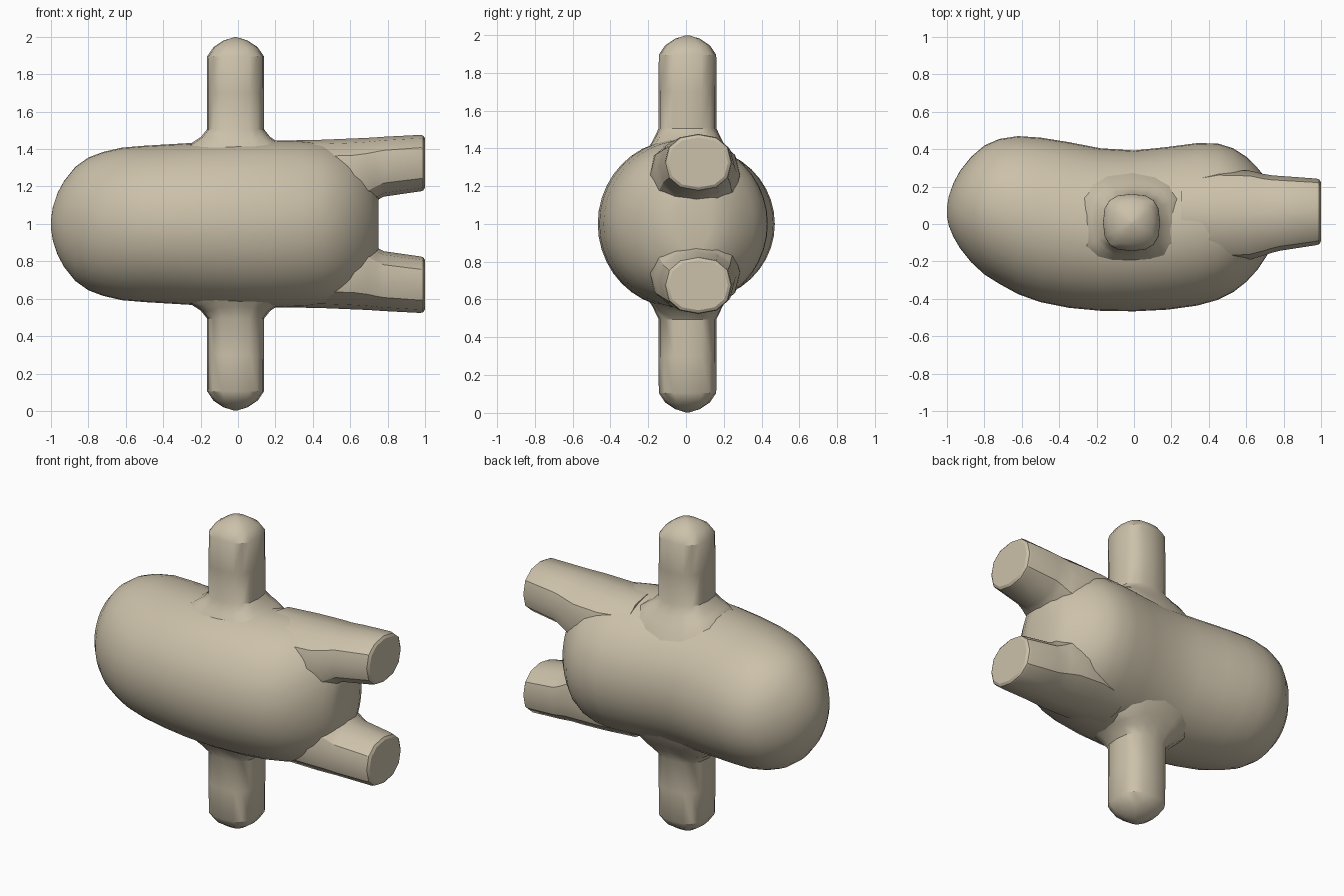
import bpy, bmesh, math

cube = bpy.data.objects.get("Cube")
if cube:
    bpy.data.objects.remove(cube, do_unlink=True)

clay = bpy.data.materials.new("warm_beige")
clay.use_nodes = True
colour = (0.60, 0.53, 0.40, 1)
clay.diffuse_color = colour
clay.node_tree.nodes["Principled BSDF"].inputs["Base Color"].default_value = colour
MID = 1.0  # height of the symmetry plane


def loft(name, rings, place, sides, power=2.0, sag=0.0, angle=35):
    """Skin superellipse rings (t, low_a, high_a, low_b, high_b) along an axis."""
    bm = bmesh.new()
    loops = []
    for t, a0, a1, b0, b1 in rings:
        loop = []
        for i in range(sides):
            ang = 2 * math.pi * i / sides
            c, s = math.cos(ang), math.sin(ang)
            a = (a0 + a1) / 2 + (a1 - a0) / 2 * math.copysign(abs(c) ** (2 / power), c)
            b = (b0 + b1) / 2 + (b1 - b0) / 2 * math.copysign(abs(s) ** (2 / power), s)
            # flared rings dip sideways to follow the round body
            drop = sag * max(0, abs(b - 0.008) - 0.155)
            loop.append(bm.verts.new(place(t - drop, a, b)))
        loops.append(loop)
    for lo, hi in zip(loops, loops[1:]):
        for i in range(sides):
            j = (i + 1) % sides
            bm.faces.new((lo[i], lo[j], hi[j], hi[i]))
    bm.faces.new(loops[0])
    bm.faces.new(loops[-1])
    bmesh.ops.recalc_face_normals(bm, faces=bm.faces)
    mesh = bpy.data.meshes.new(name)
    bm.to_mesh(mesh)
    bm.free()
    mesh.materials.append(clay)
    ob = bpy.data.objects.new(name, mesh)
    bpy.context.collection.objects.link(ob)
    bpy.ops.object.select_all(action='DESELECT')
    ob.select_set(True)
    bpy.context.view_layer.objects.active = ob
    bpy.ops.object.shade_smooth_by_angle(angle=math.radians(angle))
    return ob


# Bean-shaped torso: x, lowest y, highest y, half height
torso = [
    (-1.0, 0.04, 0.09, 0.025), (-0.99, -0.01, 0.15, 0.09), (-0.965, -0.07, 0.22, 0.165),
    (-0.93, -0.13, 0.285, 0.23), (-0.87, -0.205, 0.36, 0.305), (-0.8, -0.27, 0.42, 0.355),
    (-0.72, -0.32, 0.455, 0.385), (-0.62, -0.375, 0.47, 0.408), (-0.5, -0.418, 0.462, 0.418),
    (-0.35, -0.448, 0.438, 0.427), (-0.18, -0.464, 0.405, 0.437), (0.0, -0.467, 0.393, 0.445),
    (0.18, -0.458, 0.412, 0.447), (0.34, -0.436, 0.433, 0.444), (0.45, -0.405, 0.43, 0.433),
    (0.53, -0.365, 0.405, 0.41), (0.6, -0.31, 0.36, 0.375), (0.66, -0.245, 0.3, 0.33),
    (0.71, -0.17, 0.24, 0.27), (0.74, -0.11, 0.18, 0.2), (0.75, -0.06, 0.13, 0.14),
]
loft("torso", [(x, y0, y1, -h, h) for x, y0, y1, h in torso],
     lambda t, a, b: (t, a, MID + b), 40)

# Arm outline: height above the middle, half width
arm = [(0.36, 0.30), (0.42, 0.255), (0.445, 0.215), (0.465, 0.185), (0.505, 0.153),
       (0.7, 0.153), (0.895, 0.152), (0.945, 0.118), (0.98, 0.065), (0.998, 0.008)]
arm_rings = [(z, -0.013 - r, -0.013 + r, 0.008 - r, 0.008 + r) for z, r in arm]

# Leg outline: x, lowest y, highest y, inner and outer distance from the middle
leg_rings = [
    (0.25, -0.17, 0.25, 0.10, 0.446), (0.45, -0.20, 0.29, 0.06, 0.45),
    (0.62, -0.19, 0.285, 0.06, 0.457), (0.69, -0.17, 0.268, 0.09, 0.46),
    (0.74, -0.153, 0.26, 0.125, 0.463), (0.78, -0.143, 0.257, 0.146, 0.466),
    (0.975, -0.113, 0.243, 0.174, 0.476), (0.99, -0.108, 0.238, 0.178, 0.472),
    (1.0, -0.092, 0.222, 0.193, 0.457),
]

# Two arms and two legs, reflected about the middle
for side, s in (("left", 1), ("right", -1)):
    loft(side + "_arm", arm_rings,
         lambda t, a, b, s=s: (a, b, MID + s * t), 16, 2.7, 0.9)
    loft(side + "_leg", leg_rings,
         lambda t, a, b, s=s: (t, a, MID + s * b), 12, 2.3, 0.0, 32)
